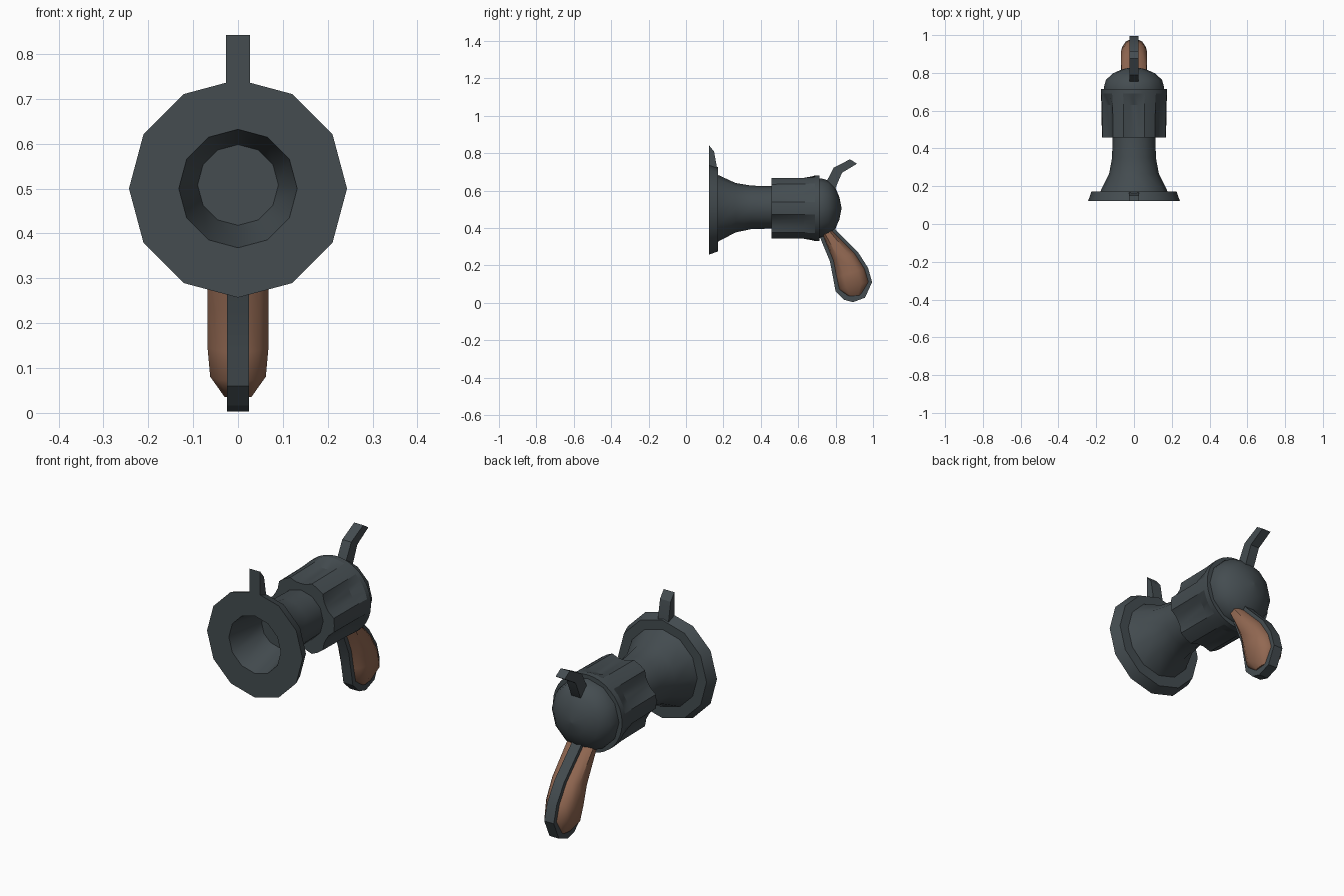
import bpy, bmesh, math

if "Cube" in bpy.data.objects:
    bpy.data.objects.remove(bpy.data.objects["Cube"])

def material(name, rgb):
    m = bpy.data.materials.new(name)
    m.diffuse_color = (*rgb, 1)
    m.use_nodes = True
    m.node_tree.nodes["Principled BSDF"].inputs["Base Color"].default_value = m.diffuse_color
    return m

STEEL = material("dark steel", (0.058, 0.073, 0.081))
WOOD = material("brown wood", (0.29, 0.14, 0.085))

def finish(name, bm, mat, angle=35):
    bmesh.ops.remove_doubles(bm, verts=bm.verts, dist=1e-5)
    bmesh.ops.recalc_face_normals(bm, faces=bm.faces)
    me = bpy.data.meshes.new(name)
    bm.to_mesh(me)
    bm.free()
    me.materials.append(mat)
    ob = bpy.data.objects.new(name, me)
    bpy.context.collection.objects.link(ob)
    bpy.ops.object.select_all(action='DESELECT')
    ob.select_set(True)
    bpy.context.view_layer.objects.active = ob
    bpy.ops.object.shade_smooth_by_angle(angle=math.radians(angle))
    return ob

def loft(name, rings, mat, angle=35):
    """Skin a list of equal-length point rings and cap both ends."""
    bm = bmesh.new()
    vs = [[bm.verts.new(p) for p in r] for r in rings]
    n = len(rings[0])
    for a, b in zip(vs, vs[1:]):
        for i in range(n):
            j = (i + 1) % n
            bm.faces.new((a[i], a[j], b[j], b[i]))
    bm.faces.new(vs[0])
    bm.faces.new(vs[-1])
    return finish(name, bm, mat, angle)

def circle(y, r, cz, n=12):
    return [(r * math.cos(2 * math.pi * i / n), y, cz + r * math.sin(2 * math.pi * i / n))
            for i in range(n)]

def plate(name, outline, half_width, mat):
    """Side profile in (y, z), extruded across x."""
    return loft(name, [[(x, y, z) for y, z in outline] for x in (-half_width, half_width)], mat, 20)

# flared barrel with flange and tapered bore
loft("barrel", [circle(*p) for p in [
    (0.30, 0.09, 0.508), (0.122, 0.132, 0.50), (0.122, 0.243, 0.50), (0.172, 0.225, 0.50),
    (0.172, 0.178, 0.505), (0.265, 0.132, 0.508), (0.35, 0.116, 0.51), (0.48, 0.113, 0.51)]], STEEL)

# cylinder with six pointed flutes
def fluted(y, r, depth, cz=0.505):
    ring = []
    for k in range(6):
        for off, d in ((-19, 0), (-9, 0.85), (0, 1), (9, 0.85), (19, 0)):
            a = math.radians(30 + 60 * k + off)
            rr = r - depth * d
            ring.append((rr * math.cos(a), y, cz + rr * math.sin(a)))
        a = math.radians(60 + 60 * k)
        ring.append((r * math.cos(a), y, cz + r * math.sin(a)))
    return ring

loft("cylinder", [fluted(0.457, 0.170, 0.022), fluted(0.63, 0.172, 0.022),
                  fluted(0.69, 0.176, 0.0), fluted(0.715, 0.176, 0.0)], STEEL, 20)

# rounded back plate
loft("back_dome", [circle(y, r, 0.505) for y, r in [
    (0.70, 0.16), (0.722, 0.16), (0.762, 0.149), (0.797, 0.113), (0.82, 0.06), (0.831, 0.004)]], STEEL)

# sight and hammer
plate("front_sight", [(0.123, 0.70), (0.123, 0.842), (0.150, 0.808), (0.166, 0.72), (0.166, 0.69)],
      0.027, STEEL)
plate("hammer", [(0.745, 0.62), (0.755, 0.655), (0.79, 0.722), (0.877, 0.767), (0.914, 0.743),
                 (0.834, 0.695), (0.80, 0.615), (0.78, 0.59)], 0.023, STEEL)

# grip: front and back edge points from top to bottom, with wood half-width
edges = [((0.69, 0.42), (0.775, 0.43), 0.062), ((0.712, 0.36), (0.80, 0.39), 0.066),
         ((0.77, 0.22), (0.92, 0.27), 0.068), ((0.787, 0.13), (0.973, 0.187), 0.068),
         ((0.80, 0.06), (0.995, 0.11), 0.062), ((0.845, 0.016), (0.957, 0.027), 0.03)]
plate("grip_frame", [e[0] for e in edges] + [(0.893, 0.003)] + [e[1] for e in reversed(edges)],
      0.024, STEEL)

# wooden grip panels: rounded sections slightly inside the frame edge
SECTION = [(-1, 0.3), (-0.85, 0.7), (-0.5, 1), (0.5, 1), (0.85, 0.7), (1, 0.3)]
def grip_ring(f, b, w, inset=0.018, lift=0.0):
    cy, cz = (f[0] + b[0]) / 2, (f[1] + b[1]) / 2 + lift
    dy, dz = (b[0] - f[0]) / 2, (b[1] - f[1]) / 2
    half = math.hypot(dy, dz)
    k = (half - inset) / half
    half_section = [(x * w, cy + u * k * dy, cz + u * k * dz) for u, x in SECTION]
    return half_section + [(-x, y, z) for x, y, z in reversed(half_section)]

loft("grip_panels", [grip_ring(f, b, w, lift=0.016 if i == 5 else 0.006 if i == 4 else 0)
                     for i, (f, b, w) in enumerate(edges)], WOOD, 50)
